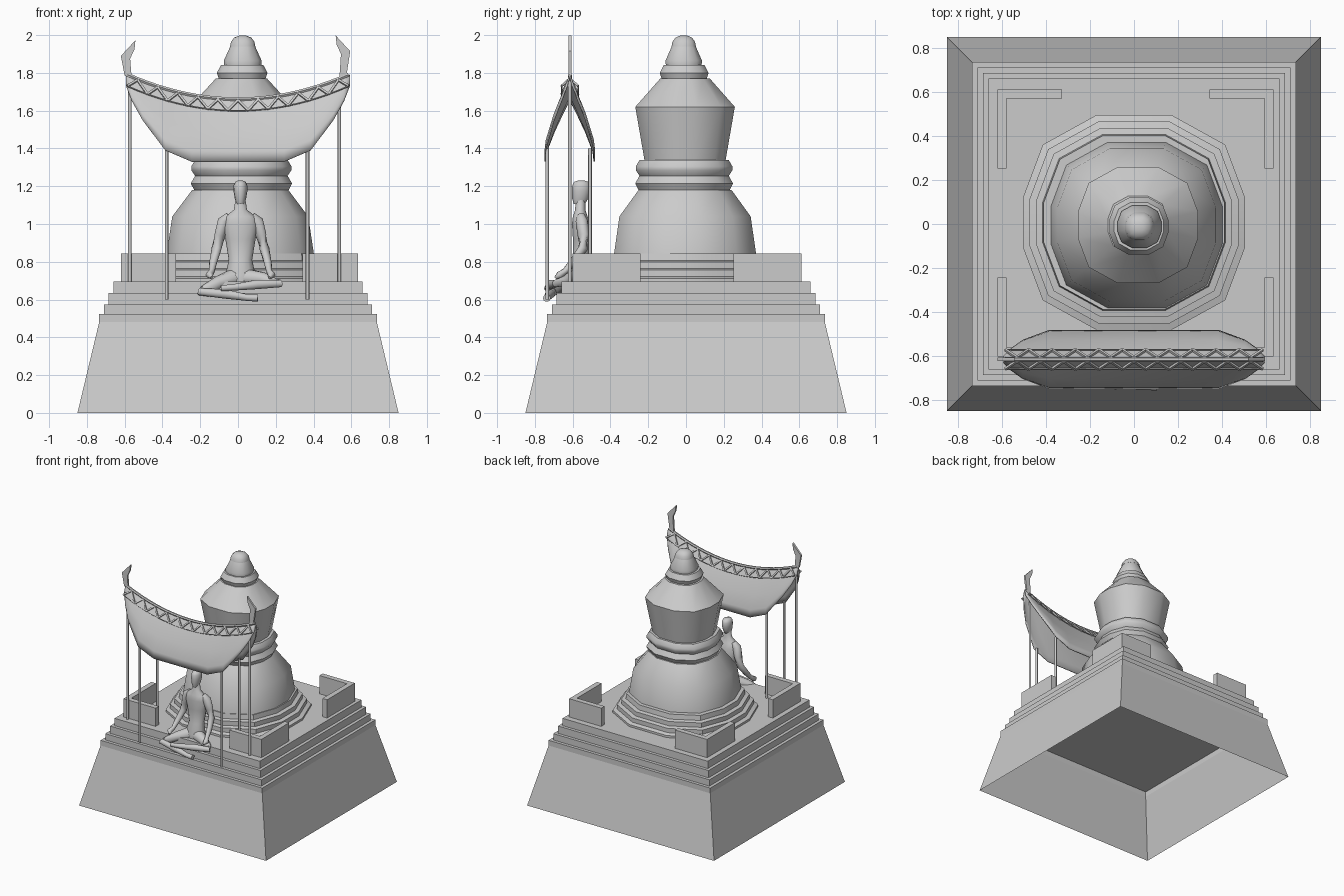
import bpy, bmesh, math
from mathutils import Vector

cube = bpy.data.objects.get("Cube")
if cube:
    bpy.data.objects.remove(cube, do_unlink=True)

GREY = (0.6, 0.6, 0.6, 1)
stone = bpy.data.materials.new("stone_grey")
stone.use_nodes = True
stone.diffuse_color = GREY
stone.node_tree.nodes["Principled BSDF"].inputs["Base Color"].default_value = GREY


def finish(name, bm, smooth=None):
    """Turn a bmesh into an object, with optional smooth shading by angle."""
    bmesh.ops.recalc_face_normals(bm, faces=bm.faces)
    mesh = bpy.data.meshes.new(name)
    bm.to_mesh(mesh)
    bm.free()
    mesh.materials.append(stone)
    obj = bpy.data.objects.new(name, mesh)
    bpy.context.collection.objects.link(obj)
    if smooth:
        mesh.shade_smooth()
        mesh.set_sharp_from_angle(angle=math.radians(smooth))
    return obj


def skin_rings(bm, rings, bottom=True, top=True):
    """Bridge closed rings of points into a skin."""
    rows = [[bm.verts.new(p) for p in ring] for ring in rings]
    n = len(rows[0])
    for a, b in zip(rows, rows[1:]):
        for i in range(n):
            j = (i + 1) % n
            bm.faces.new((a[i], a[j], b[j], b[i]))
    if bottom:
        bm.faces.new(rows[0][::-1])
    if top:
        bm.faces.new(rows[-1])


def add_tube(bm, path, sides=6):
    """Tube along (x, y, z, radius) points."""
    pts = [Vector(p[:3]) for p in path]
    rings = []
    for i, p in enumerate(pts):
        way = pts[min(i + 1, len(pts) - 1)] - pts[max(i - 1, 0)]
        rot = way.to_track_quat('Z', 'Y')
        angles = [math.tau * k / sides for k in range(sides)]
        rings.append([p + rot @ Vector((math.cos(a), math.sin(a), 0)) * path[i][3] for a in angles])
    skin_rings(bm, rings)


def square(h, z):
    return [(-h, -h, z), (h, -h, z), (h, h, z), (-h, h, z)]


# Hollow sloping base with its upright rim
bm = bmesh.new()
skin_rings(bm, [square(0.85, 0), square(0.735, 0.48), square(0.735, 0.523), square(0.69, 0.523)],
           bottom=False, top=False)
finish("sloping_base", bm)

# Stepped terrace
low = 0.523
for i, (half, high) in enumerate([(0.71, 0.575), (0.685, 0.635), (0.66, 0.695)]):
    bm = bmesh.new()
    skin_rings(bm, [square(half, low), square(half, high)])
    finish(f"terrace_step_{i + 1}", bm)
    low = high

# L-shaped corner walls
CX, CY, OX, OY, THICK = 0.007, 0.005, 0.627, 0.607, 0.042
for sx in (-1, 1):
    for sy in (-1, 1):
        outline = [(OX, OY), (0.335, OY), (0.335, OY - THICK), (OX - THICK, OY - THICK),
                   (OX - THICK, 0.247), (OX, 0.247)]
        bm = bmesh.new()
        skin_rings(bm, [[(CX + sx * x, CY + sy * y, z) for x, y in outline] for z in (0.69, 0.845)])
        finish("corner_wall_" + ("left" if sx > 0 else "right") + ("_back" if sy > 0 else "_front"), bm)

# Twelve-sided cross-section, shared by plinth, dome and spire
quarter = [(1.0, 0.22), (0.82, 0.70), (0.34, 0.965)]
section = quarter + [(-x, y) for x, y in quarter[::-1]]
section += [(-x, -y) for x, y in section]


def turned(name, profile, cx, cy, smooth=45):
    bm = bmesh.new()
    skin_rings(bm, [[(cx + x * r, cy + y * r, z) for x, y in section] for r, z in profile])
    finish(name, bm, smooth)


turned("dome_plinth", [(0.505, 0.69), (0.505, 0.712), (0.475, 0.722), (0.475, 0.757), (0.445, 0.764),
                       (0.445, 0.80), (0.415, 0.806), (0.41, 0.845)], 0, 0.007, 40)
turned("dome", [(0.39, 0.84), (0.36, 1.04), (0.255, 1.18)], 0.012, -0.005)
turned("dome_collars", [(0.25, 1.18), (0.268, 1.215), (0.245, 1.255), (0.265, 1.285), (0.265, 1.305),
                        (0.245, 1.338)], 0.018, -0.01)
turned("upper_body", [(0.222, 1.335), (0.273, 1.62), (0.136, 1.77)], 0.018, -0.005)
turned("spire_ring", [(0.122, 1.765), (0.134, 1.80), (0.112, 1.842)], 0.022, -0.01)
turned("spire", [(0.098, 1.84), (0.1, 1.865), (0.066, 1.94)], 0.025, -0.012)
turned("spire_tip", [(0.067, 1.94), (0.062, 1.965), (0.045, 1.987), (0.02, 1.997)], 0.025, -0.012, 60)

# Draped canopy
RIDGE_Y = -0.615


def ridge_z(x):
    return 1.655 + 0.38 * x * x


half_spans = [(0.0, 1.33, 0.13), (0.245, 1.33, 0.13), (0.385, 1.39, 0.13), (0.505, 1.55, 0.085),
              (0.56, 1.65, 0.045), (0.592, 1.735, 0.012)]
spans = [(-x, z, w) for x, z, w in half_spans[:0:-1]] + half_spans
drape = [(0, 0), (0.3, 0.22), (0.65, 0.52), (0.95, 0.83), (1, 1)]
drape = [(-y, t) for y, t in drape[:0:-1]] + drape
bm = bmesh.new()
rows = []
for x, edge, width in spans:
    top = ridge_z(x)
    rows.append([bm.verts.new((x, RIDGE_Y + y * width, top + t * (edge - top))) for y, t in drape])
for a, b in zip(rows, rows[1:]):
    for i in range(len(drape) - 1):
        bm.faces.new((a[i], a[i + 1], b[i + 1], b[i]))
canopy = finish("canopy_cloth", bm, 40)
solid = canopy.modifiers.new("thickness", 'SOLIDIFY')
solid.thickness = 0.008
solid.offset = 0

# Ridge lattice: ridge cord with zigzag braces down both slopes
END, COUNT = 0.585, 22
stations = [-END + 2 * END * i / COUNT for i in range(COUNT + 1)]
bm = bmesh.new()
add_tube(bm, [(x, RIDGE_Y, ridge_z(x) + 0.006, 0.011) for x in stations])
for side in (-1, 1):
    lower = [(x, RIDGE_Y + side * 0.044, ridge_z(x) - 0.055, 0.004) for x in stations]
    upper = [(x, RIDGE_Y + side * 0.008, ridge_z(x), 0.007) for x in stations]
    add_tube(bm, lower, 4)
    for i in range(COUNT):
        ends = (lower[i], upper[i + 1]) if i % 2 == 0 else (upper[i], lower[i + 1])
        add_tube(bm, [(*p[:3], 0.008) for p in ends], 4)
finish("ridge_lattice", bm)

# Pointed end plates of the ridge
plate = [(0.55, 1.775), (0.587, 1.785), (0.607, 1.915), (0.53, 1.998), (0.535, 1.95), (0.558, 1.90)]
for side, drop in ((1, 0), (-1, 0.025)):
    bm = bmesh.new()
    skin_rings(bm, [[(side * x - 0.013, y, z - drop * (z > 1.8)) for x, z in plate]
                    for y in (RIDGE_Y - 0.008, RIDGE_Y + 0.008)])
    finish("ridge_finial_" + ("left" if side > 0 else "right"), bm)

# Canopy posts
for side, word in ((1, "left"), (-1, "right")):
    for place, x, y, z0, z1 in (("end", 0.555, RIDGE_Y, 0.69, 1.76),
                                ("front", 0.373, -0.735, 0.6, 1.40),
                                ("back", 0.373, -0.508, 0.69, 1.40)):
        px = side * x - (0.018 if place == "end" else 0.005)
        bm = bmesh.new()
        add_tube(bm, [(px, y, z0, 0.0095), (px, y, z1, 0.0095)], 8)
        finish(f"{place}_post_{word}", bm, 50)

# Seated figure: body and head as stacked ellipses
FX = 0.013


def stack(name, levels):
    bm = bmesh.new()
    angles = [math.tau * k / 14 for k in range(14)]
    skin_rings(bm, [[(FX + rx * math.cos(a), y + ry * math.sin(a), z) for a in angles]
                    for z, rx, ry, y in levels])
    finish(name, bm, 60)


stack("figure_torso", [(0.68, 0.075, 0.055, -0.57), (0.73, 0.08, 0.06, -0.57), (0.81, 0.062, 0.045, -0.555),
                       (0.92, 0.08, 0.05, -0.55), (1.0, 0.095, 0.05, -0.555), (1.04, 0.08, 0.04, -0.56),
                       (1.075, 0.035, 0.028, -0.56), (1.14, 0.025, 0.026, -0.558)])
stack("figure_head", [(1.105, 0.02, 0.03, -0.565), (1.135, 0.03, 0.044, -0.56), (1.175, 0.037, 0.049, -0.556),
                      (1.205, 0.036, 0.048, -0.555), (1.223, 0.028, 0.038, -0.555), (1.23, 0.012, 0.018, -0.555)])

# Arms resting on the knees
for side, word in ((1, "left"), (-1, "right")):
    bm = bmesh.new()
    add_tube(bm, [(FX + side * x, y, z, r) for x, y, z, r in (
        (0.06, -0.555, 1.045, 0.02), (0.088, -0.552, 1.015, 0.033), (0.108, -0.545, 0.94, 0.03),
        (0.127, -0.545, 0.87, 0.026), (0.145, -0.6, 0.795, 0.021), (0.152, -0.64, 0.75, 0.016),
        (0.165, -0.67, 0.73, 0.02), (0.155, -0.69, 0.715, 0.008))], 10)
    finish(f"figure_arm_{word}", bm, 60)

# Crossed legs
legs = {
    "left": [(0.04, -0.58, 0.715, 0.05), (0.13, -0.63, 0.71, 0.036), (0.19, -0.66, 0.69, 0.026), (0.225, -0.69, 0.685, 0.02),
             (0.1, -0.715, 0.68, 0.026), (-0.02, -0.73, 0.665, 0.018), (-0.09, -0.735, 0.66, 0.016)],
    "right": [(-0.02, -0.58, 0.715, 0.05), (-0.11, -0.64, 0.685, 0.036), (-0.175, -0.675, 0.652, 0.026), (-0.205, -0.7, 0.642, 0.02),
              (-0.07, -0.72, 0.63, 0.026), (0.05, -0.735, 0.61, 0.018), (0.105, -0.737, 0.608, 0.02)],
}
for word, path in legs.items():
    bm = bmesh.new()
    add_tube(bm, path, 10)
    finish(f"figure_leg_{word}", bm, 60)
